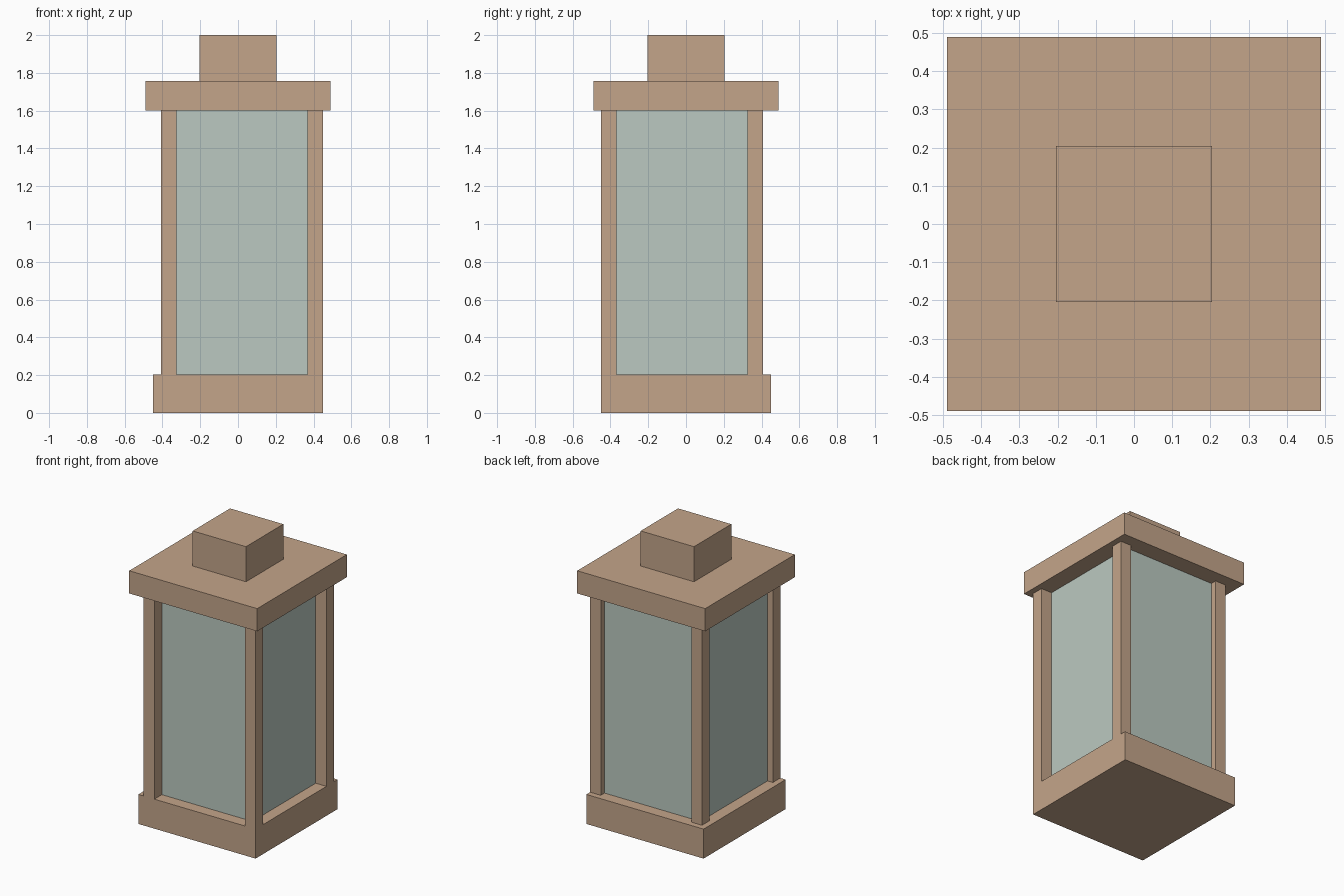
import bpy

if "Cube" in bpy.data.objects:
    bpy.data.objects.remove(bpy.data.objects["Cube"])


def material(name, rgb):
    m = bpy.data.materials.new(name)
    m.diffuse_color = (*rgb, 1.0)
    m.use_nodes = True
    m.node_tree.nodes["Principled BSDF"].inputs["Base Color"].default_value = m.diffuse_color
    return m


wood = material("tan_wood", (0.552, 0.376, 0.254))
pane = material("pale_green_glass", (0.497, 0.584, 0.533))


def box(name, lo, hi, mat):
    """Box spanning two opposite corners."""
    bpy.ops.mesh.primitive_cube_add(size=1, location=[(a + b) / 2 for a, b in zip(lo, hi)])
    ob = bpy.context.object
    ob.name = name
    ob.scale = [b - a for a, b in zip(lo, hi)]
    bpy.ops.object.transform_apply(location=False, rotation=False, scale=True)
    ob.data.materials.append(mat)
    return ob


def centred_box(name, half, z0, z1, mat):
    return box(name, (-half, -half, z0), (half, half, z1), mat)


Z_BASE, Z_ROOF, Z_KNOB, Z_TOP = 0.204, 1.6, 1.757, 2.0

# Stacked square parts
centred_box("base", 0.449, 0, Z_BASE, wood)
centred_box("glass", 0.367, Z_BASE, Z_ROOF, pane)
centred_box("roof_slab", 0.49, Z_ROOF, Z_KNOB, wood)
centred_box("top_knob", 0.204, Z_KNOB, Z_TOP, wood)

# Corner posts, slightly shifted towards the front right corner
for side, x in (("left", -0.408), ("right", 0.367)):
    for end, y in (("front", -0.449), ("back", 0.326)):
        box(f"{end}_{side}_post", (x, y, Z_BASE), (x + 0.082, y + 0.082, Z_ROOF), wood)
